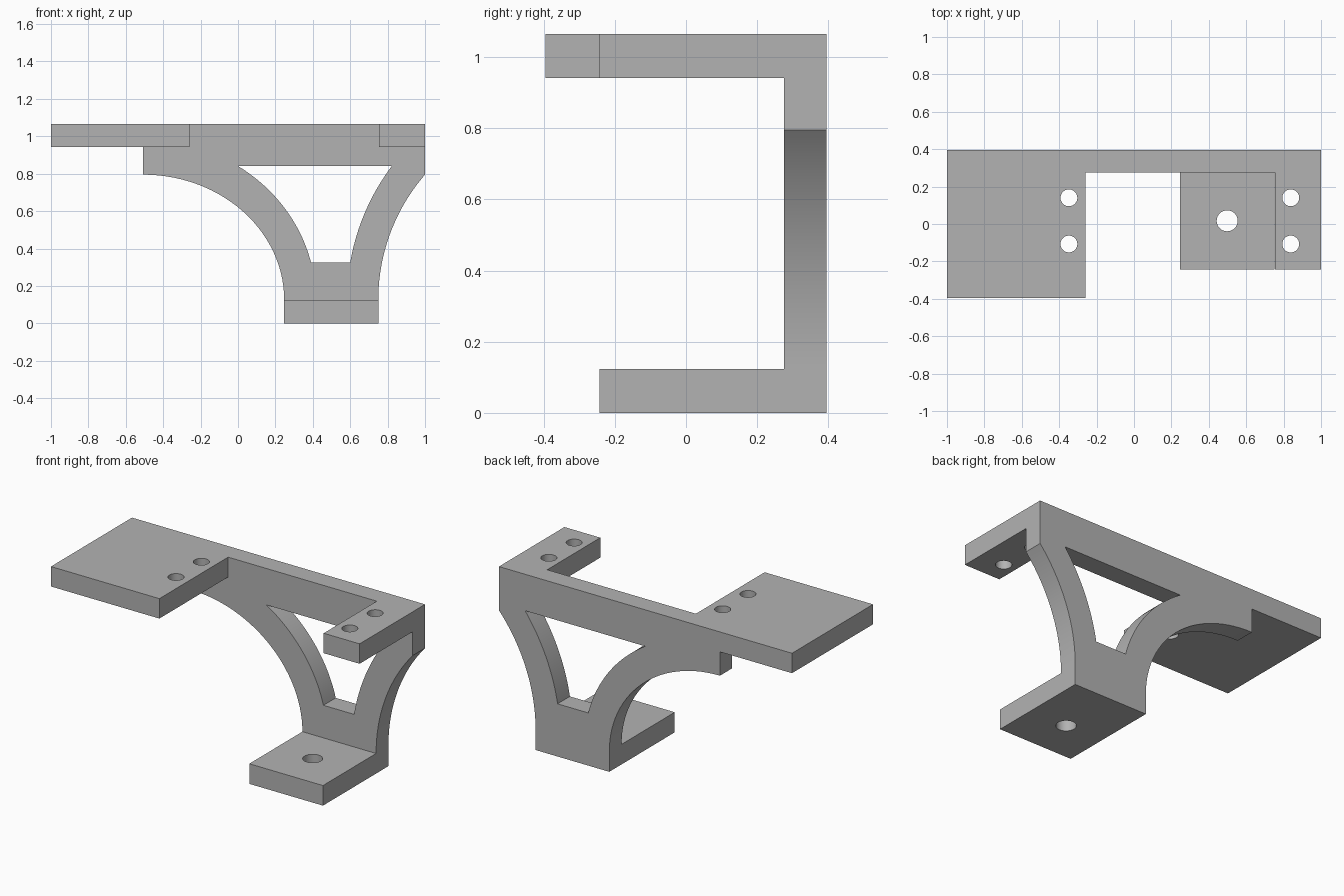
import bpy, bmesh, math

if "Cube" in bpy.data.objects:
    bpy.data.objects.remove(bpy.data.objects["Cube"])

TOP, UNDER = 1.065, 0.942        # top plates
BACK, INNER = 0.395, 0.275       # rear web thickness

grey = bpy.data.materials.new("light grey")
grey.diffuse_color = (0.45, 0.45, 0.45, 1)
grey.use_nodes = True
grey.node_tree.nodes["Principled BSDF"].inputs["Base Color"].default_value = grey.diffuse_color


def make(name, bm):
    bmesh.ops.recalc_face_normals(bm, faces=bm.faces)
    mesh = bpy.data.meshes.new(name)
    bm.to_mesh(mesh)
    bm.free()
    ob = bpy.data.objects.new(name, mesh)
    bpy.context.collection.objects.link(ob)
    mesh.materials.append(grey)
    return ob


def prism(name, pts, y0, y1):
    """Extrude an x-z outline from y0 to y1."""
    bm = bmesh.new()
    face = bm.faces.new([bm.verts.new((x, y0, z)) for x, z in pts])
    ext = bmesh.ops.extrude_face_region(bm, geom=[face])["geom"]
    verts = [v for v in ext if isinstance(v, bmesh.types.BMVert)]
    bmesh.ops.translate(bm, verts=verts, vec=(0, y1 - y0, 0))
    return make(name, bm)


def plate(name, x0, x1, y0, z0, z1):
    return prism(name, [(x0, z0), (x1, z0), (x1, z1), (x0, z1)], y0, INNER)


def drill(x, y, z, r):
    bm = bmesh.new()
    bmesh.ops.create_cone(bm, cap_ends=True, segments=40, radius1=r, radius2=r, depth=0.4)
    bmesh.ops.translate(bm, verts=bm.verts, vec=(x, y, z))
    return make("hole_cutter", bm)


def arc(cx, cz, a, b, start, end, n=28):
    """Elliptical arc between two points, given by their heights and side of the centre."""
    s = 1 if a > 0 else -1
    t0, t1 = (math.asin(min(1, (z - cz) / b)) for z in (start, end))
    return [(cx + s * abs(a) * math.cos(t), cz + b * math.sin(t))
            for t in (t0 + (t1 - t0) * i / n for i in range(n + 1))]


def combine(target, tool, operation):
    mod = target.modifiers.new(operation, 'BOOLEAN')
    mod.operation, mod.solver, mod.object = operation, 'EXACT', tool
    bpy.context.view_layer.objects.active = target
    bpy.ops.object.modifier_apply(modifier=mod.name)
    bpy.data.objects.remove(tool)


# Rear web with flared sides
outline = [(-1, TOP), (-1, UNDER), (-0.508, UNDER)]
outline += arc(-0.508, 0.125, 0.755, 0.67, 0.795, 0.125)
outline += [(0.247, 0), (0.75, 0)]
outline += arc(1.773, 0.125, -1.023, 1.023, 0.125, 0.795)
outline += [(1, TOP)]
bracket = prism("bracket", outline, INNER, BACK)

# Tapered window through the web
window = arc(-0.508, 0.125, 0.924, 0.857, 0.84, 0.325)
window += arc(1.773, 0.125, -1.19, 1.19, 0.325, 0.84)
combine(bracket, prism("window_cutter", window, 0.2, 0.5), 'DIFFERENCE')

# Large left plate, small right plate and foot
combine(bracket, plate("left_plate", -1, -0.26, -0.395, UNDER, TOP), 'UNION')
combine(bracket, plate("right_plate", 0.755, 1, -0.243, UNDER, TOP), 'UNION')
combine(bracket, plate("foot", 0.247, 0.75, -0.243, 0, 0.124), 'UNION')

# Screw holes
for x in (-0.348, 0.838):
    for y in (0.14, -0.107):
        combine(bracket, drill(x, y, 1.0, 0.045), 'DIFFERENCE')
combine(bracket, drill(0.498, 0.017, 0.06, 0.056), 'DIFFERENCE')

# Smooth curved walls, crisp edges
bpy.ops.object.select_all(action='DESELECT')
bracket.select_set(True)
bpy.context.view_layer.objects.active = bracket
bpy.ops.object.shade_smooth_by_angle(angle=math.radians(30))
